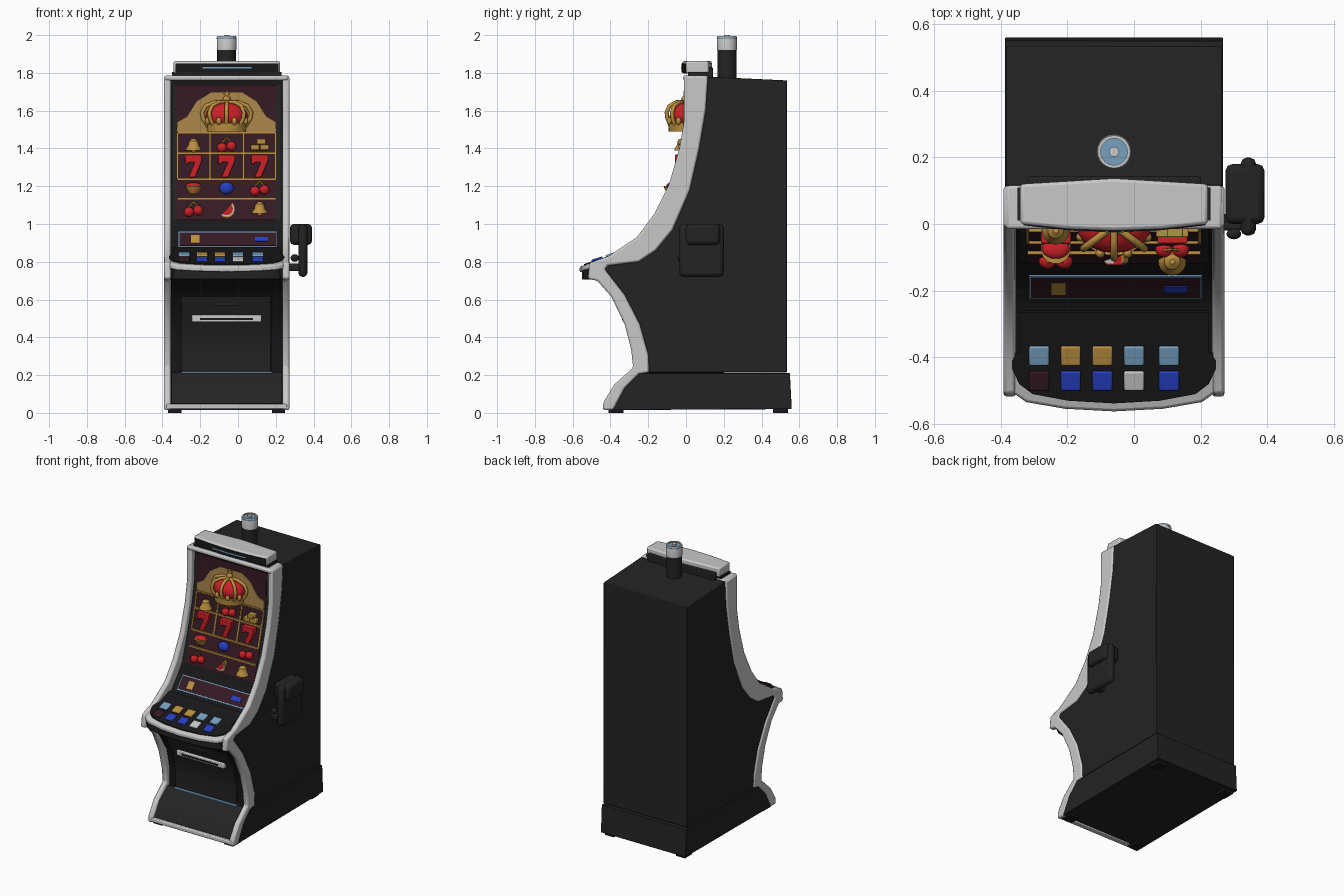
import bpy, bmesh
from math import pi, sin, cos, hypot

if "Cube" in bpy.data.objects:
    bpy.data.objects.remove(bpy.data.objects["Cube"])


def material(name, r, g, b):
    m = bpy.data.materials.new(name)
    m.use_nodes = True
    m.diffuse_color = (r, g, b, 1)
    m.node_tree.nodes["Principled BSDF"].inputs["Base Color"].default_value = (r, g, b, 1)
    return m


BLACK = material("black", .017, .017, .017)
DARK = material("dark_plastic", .009, .009, .01)
SILVER = material("silver", .58, .58, .58)
GOLD = material("gold", .5, .28, .05)
TAN = material("tan_gold", .42, .25, .07)
RED = material("red", .6, .015, .02)
BLUE = material("blue", .02, .05, .55)
SKY = material("light_blue", .18, .35, .52)
MAROON = material("maroon", .035, .01, .016)

CX = -.06  # centre line of the cabinet


def finish(ob, name, mat, bevel=0):
    ob.name = name
    ob.data.materials.append(mat)
    if bevel:
        mod = ob.modifiers.new("bevel", "BEVEL")
        mod.width, mod.segments = bevel, 2
    bpy.ops.object.select_all(action="DESELECT")
    ob.select_set(True)
    bpy.context.view_layer.objects.active = ob
    bpy.ops.object.shade_smooth_by_angle(angle=.6)
    return ob


def prism(name, pts, axis, a, b, mat, bevel=0):
    """Extrude a 2D outline along an axis from a to b."""
    def place(p, d):
        return {"x": (d, p[0], p[1]), "y": (p[0], d, p[1]), "z": (p[0], p[1], d)}[axis]
    bm = bmesh.new()
    ends = [[bm.verts.new(place(p, d)) for p in pts] for d in (a, b)]
    for e in ends:
        bm.faces.new(e)
    for i in range(len(pts)):
        j = (i + 1) % len(pts)
        bm.faces.new((ends[0][i], ends[0][j], ends[1][j], ends[1][i]))
    bmesh.ops.recalc_face_normals(bm, faces=bm.faces)
    me = bpy.data.meshes.new(name)
    bm.to_mesh(me)
    bm.free()
    ob = bpy.data.objects.new(name, me)
    bpy.context.collection.objects.link(ob)
    return finish(ob, name, mat, bevel)


def block(name, x0, x1, y0, y1, z0, z1, mat, bevel=0):
    return prism(name, [(x0, y0), (x1, y0), (x1, y1), (x0, y1)], "z", z0, z1, mat, bevel)


def plate(name, line, x0, x1, thick, mat, bevel=0):
    """Thin sheet in front of a (y, z) line that runs from top to bottom."""
    (ya, za), (yb, zb) = line[0], line[-1]
    n = hypot(yb - ya, zb - za)
    oy, oz = (zb - za) / n * thick, -(yb - ya) / n * thick
    return prism(name, line + [(y + oy, z + oz) for y, z in reversed(line)], "x", x0, x1, mat, bevel)


def ball(name, x, y, z, sx, sy, sz, mat):
    bpy.ops.mesh.primitive_uv_sphere_add(segments=20, ring_count=12, location=(x, y, z))
    ob = bpy.context.object
    ob.scale = (sx, sy, sz)
    return finish(ob, name, mat)


def lathe(name, profile, x, y, z, mat, squash=1, seg=24):
    bm = bmesh.new()
    rings = [[bm.verts.new((r * cos(2 * pi * i / seg), squash * r * sin(2 * pi * i / seg), h))
              for i in range(seg)] for r, h in profile]
    for lo, hi in zip(rings, rings[1:]):
        for i in range(seg):
            j = (i + 1) % seg
            bm.faces.new((lo[i], lo[j], hi[j], hi[i]))
    bm.faces.new(rings[0][::-1])
    bm.faces.new(rings[-1])
    me = bpy.data.meshes.new(name)
    bm.to_mesh(me)
    bm.free()
    ob = bpy.data.objects.new(name, me)
    ob.location = (x, y, z)
    bpy.context.collection.objects.link(ob)
    return finish(ob, name, mat)


def tube(name, pts, radius, mat):
    cu = bpy.data.curves.new(name, "CURVE")
    cu.dimensions = "3D"
    cu.bevel_depth, cu.bevel_resolution = radius, 2
    sp = cu.splines.new("POLY")
    sp.points.add(len(pts) - 1)
    for p, c in zip(sp.points, pts):
        p.co = (*c, 1)
    cu.materials.append(mat)
    bpy.context.collection.objects.link(bpy.data.objects.new(name, cu))


# Cabinet, side trim and base: side outlines as (y, z)
outer = [(-.01, 1.785), (-.01, 1.55), (-.035, 1.4), (-.09, 1.21), (-.17, 1.05), (-.26, .93),
         (-.41, .83), (-.51, .795), (-.52, .71), (-.47, .70), (-.395, .615), (-.325, .47),
         (-.29, .335), (-.28, .24), (-.38, .15), (-.435, .06), (-.44, .015)]
inner = [(.115, 1.78), (.105, 1.61), (.07, 1.4), (.02, 1.18), (-.07, .97), (-.16, .86), (-.25, .8),
         (-.415, .78), (-.43, .76), (-.325, .625), (-.245, .47), (-.2, .31), (-.195, .215)]
foot = [(-.25, .205), (-.325, .13), (-.385, .015)]
prism("cabinet", inner + [(.535, .215), (.535, 1.76)], "x", -.385, .265, BLACK, .004)
for side, x in (("right", -.392), ("left", .235)):
    prism(side + "_trim", outer + (inner + foot)[::-1], "x", x, x + .037, SILVER, .01)
prism("base", foot + [(.56, .02), (.55, .21), (-.25, .21)], "x", -.388, .268, BLACK, .004)
for x in (-.37, .18):
    for y in (-.41, .46):
        block("foot", x, x + .07, y, y + .08, 0, .03, DARK)

# Recessed front between the trims
screen = [(.03, 1.735), (.025, 1.55), (0, 1.4), (-.05, 1.21), (-.11, 1.02)]
deck_top, deck_front = (-.26, .858), (-.51, .775)
front = [(.03, 1.775)] + screen + [(-.15, .96), (-.225, .87), deck_top, deck_front, (-.5, .715),
         (-.45, .7), (-.36, .6), (-.28, .47), (-.25, .335), (-.25, .215), (-.27, .21),
         (-.36, .14), (-.42, .03)]
prism("front_core", front + [(.2, .03), (.2, 1.765)], "x", -.36, .24, DARK)
block("top_trim", -.385, .265, -.015, .115, 1.76, 1.787, SILVER, .009)
block("bottom_trim", -.38, .26, -.44, -.40, .02, .047, SILVER, .006)
plate("base_panel", [(-.265, .212), (-.357, .142), (-.415, .045)], -.352, .232, .008, BLACK)

# Rounded button deck with bright lip
def deck_plan(inset):
    half, pts = .33 - inset, []
    for s in (-1, 1):
        side = [(1, -.41), (1, -.46), (.93, -.505), (.8, -.535), (.45, -.555)]
        row = [(CX + s * half * k, y + inset) for k, y in side]
        pts += row if s < 0 else [(CX, -.563 + inset)] + row[::-1]
    return pts

def slope_deck(ob, slope=.33):
    for v in ob.data.vertices:
        v.co.z += slope * (v.co.y + .56)

prism("deck_apron", deck_plan(.012), "z", .705, .765, BLACK, .008)
slope_deck(prism("deck_lip", deck_plan(0), "z", .745, .775, SILVER, .008))
slope_deck(prism("deck_surface", deck_plan(.024), "z", .76, .781, DARK))
plate("deck_panel", [deck_top, (-.42, .807)], -.345, .225, .02, DARK)

# Buttons in two rows
for i, (x, back, fore) in enumerate([(-.285, SKY, MAROON), (-.19, GOLD, BLUE), (-.095, GOLD, BLUE),
                                     (0, SKY, SILVER), (.105, SKY, BLUE)]):
    for row, y, mat in (("back", -.36, back), ("front", -.435, fore)):
        z = .858 + .33 * (y + .26)
        plate(f"{row}_button_{i}", [(y, z), (y - .058, z - .019)], x - .03, x + .03, .03, mat, .005)

# Small display under the screen
def display(name, t0, t1, x0, x1, thick, mat):
    plate(name, [(-.15 - .075 * t, .96 - .09 * t) for t in (t0, t1)], x0, x1, thick, mat)

display("lower_display", .05, .95, -.315, .205, .006, SKY)
display("lower_display_face", .1, .88, -.31, .2, .008, MAROON)
display("display_gold_icon", .3, .75, -.25, -.205, .012, GOLD)
display("display_blue_icon", .4, .65, .09, .16, .012, BLUE)

# Main screen
plate("screen_frame", screen, -.345, .225, .006, BLACK)
plate("screen_face", screen, -.325, .205, .009, MAROON)

def sy(z):
    for (y0, z0), (y1, z1) in zip(screen, screen[1:]):
        if z >= z1:
            return y0 + (y1 - y0) * (z0 - z) / (z0 - z1) - .008
    return screen[-1][0] - .008

half_glow = [(.262, 1.49), (.262, 1.54), (.21, 1.57), (.16, 1.65), (.08, 1.7)]
glow = [(CX + x, z) for x, z in half_glow] + [(CX - x, z) for x, z in reversed(half_glow)]
prism("crown_glow", glow, "y", sy(1.5) - .008, sy(1.5), TAN)
for z in (1.485, 1.375, 1.238, 1.135):
    block("reel_bar", -.32, .2, sy(z) - .01, sy(z) + .01, z - .005, z + .005, GOLD)
columns = (-.235, CX, .115)
for x in (-.32, -.148, .03, .198):
    plate("reel_post", [(sy(z), z) for z in (1.48, 1.4, 1.238)], x - .005, x + .005, .009, GOLD)

# Crown: red cap, gold band, arches and finial
cy, cz = -.005, 1.49
ball("crown_cap", CX, cy, 1.57, .112, .082, .075, RED)
lathe("crown_band", [(.09, 0), (.102, 0), (.106, .045), (.09, .045)], CX, cy, cz, GOLD, .85)
arch = [(.1, .03), (.125, .07), (.13, .1), (.11, .135), (.06, .155), (0, .155)]
for k in range(8):
    a = 2 * pi * k / 8 + pi / 8 * 4
    tube("crown_arch", [(CX + r * cos(a), cy + .75 * r * sin(a), cz + h) for r, h in arch], .011, GOLD)
    ball("crown_bead", CX + .108 * cos(a + .39), cy + .09 * sin(a + .39), cz + .055, .014, .014, .02, GOLD)
ball("crown_finial", CX, cy, 1.66, .02, .02, .02, GOLD)
block("finial_post", CX - .007, CX + .007, cy - .007, cy + .007, 1.67, 1.705, GOLD)
block("finial_cross", CX - .018, CX + .018, cy - .007, cy + .007, 1.682, 1.694, GOLD)

# Reel symbols
def bell(x, z):
    lathe("bell", [(.042, -.03), (.04, -.02), (.029, -.005), (.024, .02), (.008, .033)], x, sy(z) - .015, z, GOLD)
    ball("bell_clapper", x, sy(z) - .015, z - .032, .012, .012, .01, GOLD)

def cherries(x, z):
    for s in (-1, 1):
        ball("cherry", x + s * .025, sy(z) - .012, z - .012 + s * .004, .026, .024, .026, RED)
        tube("cherry_stem", [(x + s * .025, sy(z) - .015, z + .01), (x, sy(z) - .012, z + .038)], .004, GOLD)

seven = [(-.045, .06), (.045, .06), (.045, .03), (.008, -.06), (-.028, -.06), (.006, .02),
         (-.025, .02), (-.03, .01), (-.045, .01)]
for x in columns:
    y = sy(1.305)
    prism("seven", [(x + a, 1.307 + b) for a, b in seven], "y", y - .025, y + .01, RED, .004)
bell(columns[0], 1.42)
cherries(columns[1], 1.42)
for dx, dz in ((-.025, -.014), (.025, -.014), (.008, .016)):
    block("gold_bar", .115 + dx - .024, .115 + dx + .024, sy(1.42) - .035, sy(1.42) + .01,
          1.42 + dz - .014, 1.42 + dz + .014, GOLD, .004)
lathe("fruit_bowl", [(.02, -.03), (.036, -.01), (.045, .012)], columns[0], sy(1.19) - .01, 1.19, GOLD)
ball("bowl_fruit", columns[0], sy(1.19) - .01, 1.202, .042, .03, .018, RED)
ball("plum", columns[1], sy(1.19) - .01, 1.19, .038, .026, .033, BLUE)
cherries(columns[2], 1.19)
cherries(columns[0], 1.08)
for r, d, mat in ((.045, .016, GOLD), (.039, .02, SILVER), (.033, .024, RED)):
    slice_pts = [(CX + r * cos(-2.3 + pi * i / 12), 1.08 + r * sin(-2.3 + pi * i / 12)) for i in range(13)]
    prism("melon_slice", slice_pts, "y", sy(1.08) - d, sy(1.08) + .01, mat)
bell(columns[2], 1.085)

# Lower door with bill slot, tray strip and lit ledge
door = [(-.37, .69), (-.345, .6), (-.27, .47), (-.245, .335), (-.245, .22)]
plate("door", door, -.3, .175, .022, BLACK, .003)
block("bill_slot", -.13, 0, -.36, -.27, .565, .655, BLACK, .006)
block("bill_slot_mouth", -.115, -.015, -.364, -.35, .585, .64, DARK)
block("tray_strip", -.245, .125, -.335, -.25, .48, .518, SILVER, .006)
block("tray_slot", -.2, .08, -.338, -.32, .491, .503, DARK)
block("ledge_light", -.3, .18, -.285, -.25, .212, .219, SKY)

# Topper sign
topper = [(-.342, .0), (-.2, -.015), (CX, -.02), (.08, -.015), (.222, .0), (.222, .12), (CX, .137), (-.342, .12)]
prism("topper", topper, "z", 1.797, 1.862, SILVER, .01)
block("topper_neck", -.35, .23, .01, .11, 1.775, 1.805, BLACK)
block("topper_back", -.32, .2, .08, .142, 1.77, 1.83, BLACK, .005)
front_edge = topper[:5]
face = [(x * .97, y - .004) for x, y in front_edge] + [(x * .97, y + .004) for x, y in front_edge[::-1]]
prism("topper_face", face, "z", 1.803, 1.85, DARK)
prism("topper_light", [(CX + (x - CX) * .85, y - .002) for x, y in face], "z", 1.822, 1.83, SKY)

# Signal lamp
lathe("lamp_stem", [(.05, 0), (.05, .155)], CX, .217, 1.765, BLACK)
lathe("lamp_glass", [(.052, 0), (.052, .068), (.049, .075), (.04, .075), (.04, .06)], CX, .217, 1.92, SILVER)
lathe("lamp_well", [(.039, 0), (.039, .01)], CX, .217, 1.975, DARK)
lathe("lamp_ring", [(.0535, 0), (.0535, .008)], CX, .217, 1.98, SKY).scale = (.99, .99, 1)
lathe("lamp_pin", [(.015, 0), (.015, .02)], CX, .217, 1.98, SILVER)

# Side unit on the left wall
block("side_unit_plate", .32, .367, -.035, .2, .72, 1.0, BLACK, .02)
block("side_unit_head", .275, .392, .0, .18, .89, 1.0, BLACK, .02)
block("side_unit_arm", .26, .33, -.02, .03, .75, .79, BLACK, .008)
ball("side_unit_knob", .3, -.03, .82, .022, .016, .02, BLACK)
